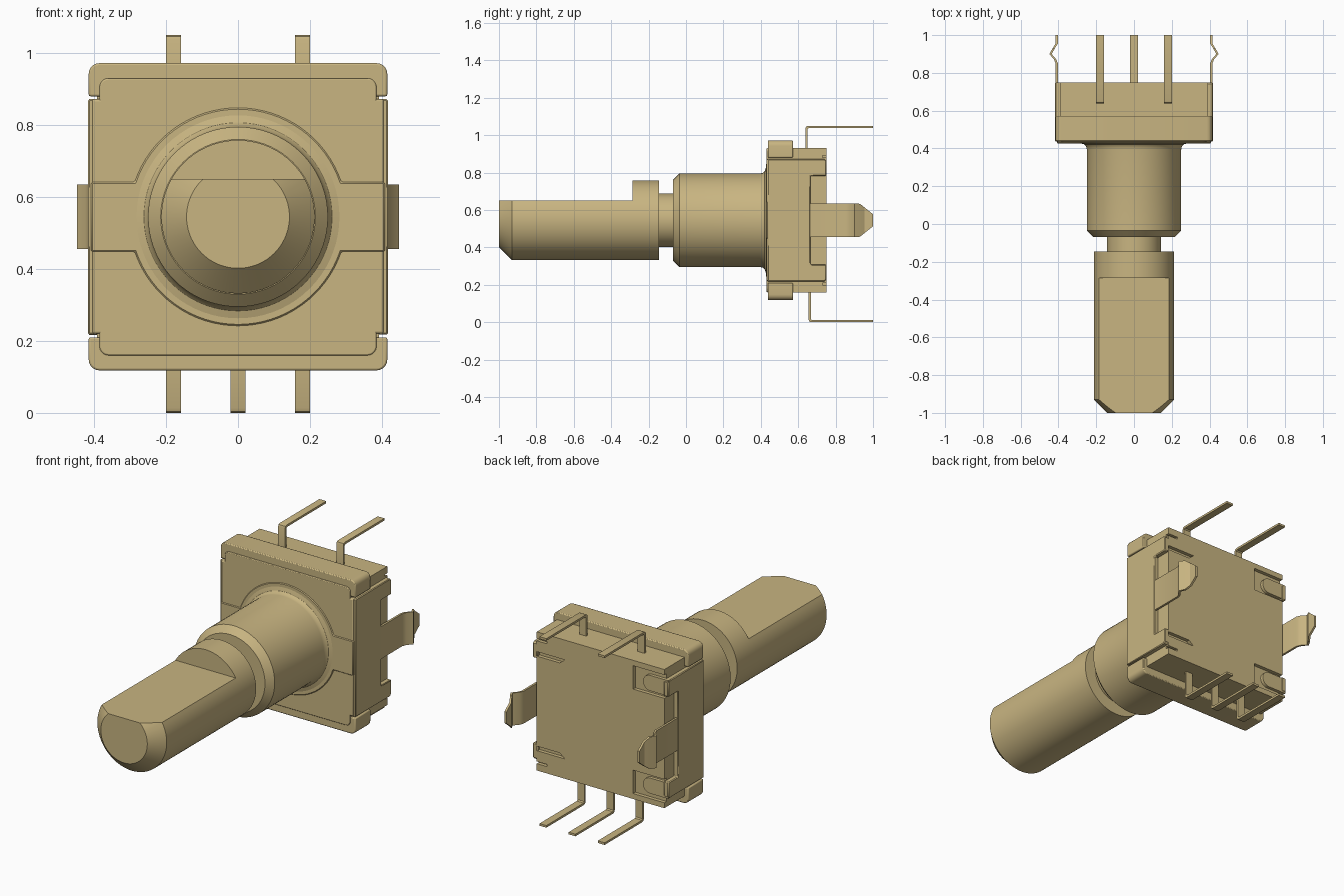
import bpy, bmesh, math
from mathutils import Vector

cube = bpy.data.objects.get("Cube")
if cube:
    bpy.data.objects.remove(cube, do_unlink=True)

CZ = 0.545  # height of the shaft axis

tan = bpy.data.materials.new("tan")
tan.diffuse_color = (0.58, 0.46, 0.22, 1)
tan.use_nodes = True
for node in tan.node_tree.nodes:
    if node.type == 'BSDF_PRINCIPLED':
        node.inputs["Base Color"].default_value = (0.58, 0.46, 0.22, 1)
        node.inputs["Roughness"].default_value = 0.6


def finish(name, bm, bevel=0.0, segments=2):
    bmesh.ops.remove_doubles(bm, verts=bm.verts[:], dist=1e-5)
    bmesh.ops.recalc_face_normals(bm, faces=bm.faces[:])
    mesh = bpy.data.meshes.new(name)
    bm.to_mesh(mesh)
    bm.free()
    mesh.materials.append(tan)
    ob = bpy.data.objects.new(name, mesh)
    bpy.context.collection.objects.link(ob)
    bpy.ops.object.select_all(action='DESELECT')
    ob.select_set(True)
    bpy.context.view_layer.objects.active = ob
    bpy.ops.object.shade_smooth_by_angle(angle=math.radians(30))
    if bevel:
        mod = ob.modifiers.new("bevel", 'BEVEL')
        mod.width, mod.segments = bevel, segments
        mod.limit_method = 'ANGLE'
        mod.angle_limit = math.radians(50)
    return ob


def prism(name, axis, pts, lo, hi, bevel=0.0, segments=2):
    """Extrude a 2D outline along an axis; pts use the other two axes in order."""
    def place(p, t):
        return {'x': (t, p[0], p[1]), 'y': (p[0], t, p[1]), 'z': (p[0], p[1], t)}[axis]
    bm = bmesh.new()
    face = bm.faces.new([bm.verts.new(place(p, lo)) for p in pts])
    ext = bmesh.ops.extrude_face_region(bm, geom=[face])
    shift = Vector(place((0, 0), hi - lo))
    bmesh.ops.translate(bm, vec=shift, verts=[g for g in ext["geom"] if isinstance(g, bmesh.types.BMVert)])
    return finish(name, bm, bevel, segments)


def rect(a0, a1, b0, b1):
    return [(a0, b0), (a1, b0), (a1, b1), (a0, b1)]


def rounded(a0, a1, b0, b1, r, corners=(1, 1, 1, 1), n=5):
    """Rectangle with chosen corners rounded, from lower left anticlockwise."""
    pts = []
    centres = [(a0 + r, b0 + r), (a1 - r, b0 + r), (a1 - r, b1 - r), (a0 + r, b1 - r)]
    for i, (c, corner) in enumerate(zip(centres, rect(a0, a1, b0, b1))):
        if not corners[i]:
            pts.append(corner)
            continue
        for k in range(n + 1):
            a = math.pi + math.pi / 2 * (i + k / n)
            pts.append((c[0] + r * math.cos(a), c[1] + r * math.sin(a)))
    return pts


def lathe(profile, steps=72):
    """Spin a (radius, y) profile about the shaft axis."""
    bm = bmesh.new()
    vs = [bm.verts.new((r, y, CZ)) for r, y in profile]
    edges = [bm.edges.new(e) for e in zip(vs, vs[1:])]
    bmesh.ops.spin(bm, geom=vs + edges, cent=(0, 0, CZ), axis=(0, 1, 0),
                   angle=2 * math.pi, steps=steps, use_duplicate=False)
    bmesh.ops.remove_doubles(bm, verts=bm.verts[:], dist=1e-5)
    return bm


# Shaft: flatted length, full round collar, narrow neck
bm = lathe([(0, -1), (0.143, -1), (0.213, -0.93), (0.213, -0.285), (0, -0.285)])
cut = bmesh.ops.bisect_plane(bm, geom=bm.verts[:] + bm.edges[:] + bm.faces[:], dist=1e-6,
                             plane_co=(0, 0, 0.65), plane_no=(0, 0, 1), clear_outer=True)
bmesh.ops.contextual_create(bm, geom=[g for g in cut["geom_cut"] if isinstance(g, bmesh.types.BMEdge)])
finish("shaft_flat", bm)
finish("shaft_collar", lathe([(0, -0.285), (0.213, -0.285), (0.213, -0.145), (0, -0.145)]))
finish("shaft_neck", lathe([(0, -0.15), (0.143, -0.15), (0.143, -0.06), (0, -0.06)]))

# Bushing with chamfered nose and filleted root
finish("bushing", lathe([(0, -0.07), (0.215, -0.07), (0.25, -0.035), (0.25, 0.395), (0.253, 0.41),
                         (0.262, 0.421), (0.282, 0.427), (0.282, 0.44), (0, 0.44)]))

# Raised keyhole-shaped boss on the front
R, ARM, H = 0.303, 0.408, 0.097
a0 = math.asin(H / R)
outline = [(ARM, CZ + H)]
outline += [(R * math.cos(a), CZ + R * math.sin(a))
            for a in (a0 + (math.pi - 2 * a0) * k / 32 for k in range(33))]
outline += [(-ARM, CZ + H)]
outline += [(-x, 2 * CZ - z) for x, z in outline]
prism("front_boss", 'y', outline, 0.427, 0.445, 0.004, 1)

# Housing core and metal front cover
prism("housing_core", 'y', rect(-0.392, 0.392, 0.16, 0.93), 0.45, 0.73)
cover = rounded(-0.385, 0.385, 0.16, 0.93, 0.025)
prism("front_cover", 'y', cover, 0.431, 0.5, 0.004)
prism("front_cover_wide", 'y', rect(-0.405, 0.405, 0.22, 0.872), 0.431, 0.5, 0.006)

# Plastic bars wrapping the top and bottom of the housing
prism("top_bar", 'y', rounded(-0.415, 0.415, 0.88, 0.972, 0.03, (0, 0, 1, 1)), 0.438, 0.572, 0.005)
prism("bottom_bar", 'y', rounded(-0.415, 0.415, 0.118, 0.21, 0.03, (1, 1, 0, 0)), 0.438, 0.572, 0.005)

# Back panel: pockets on the -x side, thin slits on the +x side, symmetric in height
upper = [(0.392, 0.795), (0.25, 0.795), (0.22, 0.82), (0.392, 0.82),
         (0.392, 0.88), (0.33, 0.88), (0.33, 0.892), (0.392, 0.892), (0.392, 0.93),
         (-0.392, 0.93), (-0.392, 0.9), (-0.2, 0.9), (-0.2, 0.77), (-0.392, 0.77)]
prism("back_panel", 'y', upper + [(x, 2 * CZ - z) for x, z in reversed(upper)], 0.725, 0.75)

# Folded clips lying in the back pockets
for label, z in (("upper", 0.83), ("lower", 2 * CZ - 0.83)):
    prism("back_clip_" + label, 'y',
          rounded(-0.414, -0.26, z - 0.043, z + 0.043, 0.042, (0, 1, 1, 0), 8), 0.728, 0.748)

# Side cheeks with notches, and the kinked mounting legs
half = [(0.436, 0.218), (0.74, 0.218), (0.75, 0.228), (0.75, 0.308), (0.665, 0.308), (0.665, 0.455)]
cheek = half + [(y, 2 * CZ - z) for y, z in reversed(half)]
leg_path = [(0.409, 0.6, 0.09), (0.409, 0.85, 0.09), (0.418, 0.872, 0.09), (0.442, 0.9, 0.09),
            (0.425, 0.93, 0.088), (0.409, 0.955, 0.068), (0.409, 1.0, 0.032)]
for side, s in (("left", 1), ("right", -1)):
    prism("side_cheek_" + side, 'x', cheek, *sorted((s * 0.388, s * 0.417)), 0.004, 1)
    bm = bmesh.new()
    rings = [[bm.verts.new((s * (x + dx), y, CZ + dz * h)) for dx, dz in
              ((-0.006, -1), (0.006, -1), (0.006, 1), (-0.006, 1))] for x, y, h in leg_path]
    for a, b in zip(rings, rings[1:]):
        for i in range(4):
            j = (i + 1) % 4
            bm.faces.new((a[i], a[j], b[j], b[i]))
    bm.faces.new(rings[0])
    bm.faces.new(rings[-1])
    finish("mounting_leg_" + side, bm)


# Bent terminal pins
def pin(name, x, y, z_root, z_end, t=0.012):
    d = 1 if z_end > z_root else -1
    pts = [(y, z_root), (y, z_end - d * 0.014), (y + 0.004, z_end - d * 0.004), (y + 0.014, z_end),
           (1.0, z_end), (1.0, z_end - d * t), (y + 0.018, z_end - d * t),
           (y + t, z_end - d * 0.018), (y + t, z_root)]
    prism(name, 'x', pts, x - 0.021, x + 0.021)


for i, x in enumerate((-0.179, 0.179)):
    pin("top_pin_%d" % (i + 1), x, 0.638, 0.9, 1.05)
for i, x in enumerate((-0.179, 0, 0.179)):
    pin("bottom_pin_%d" % (i + 1), x, 0.655, 0.19, 0.0)
